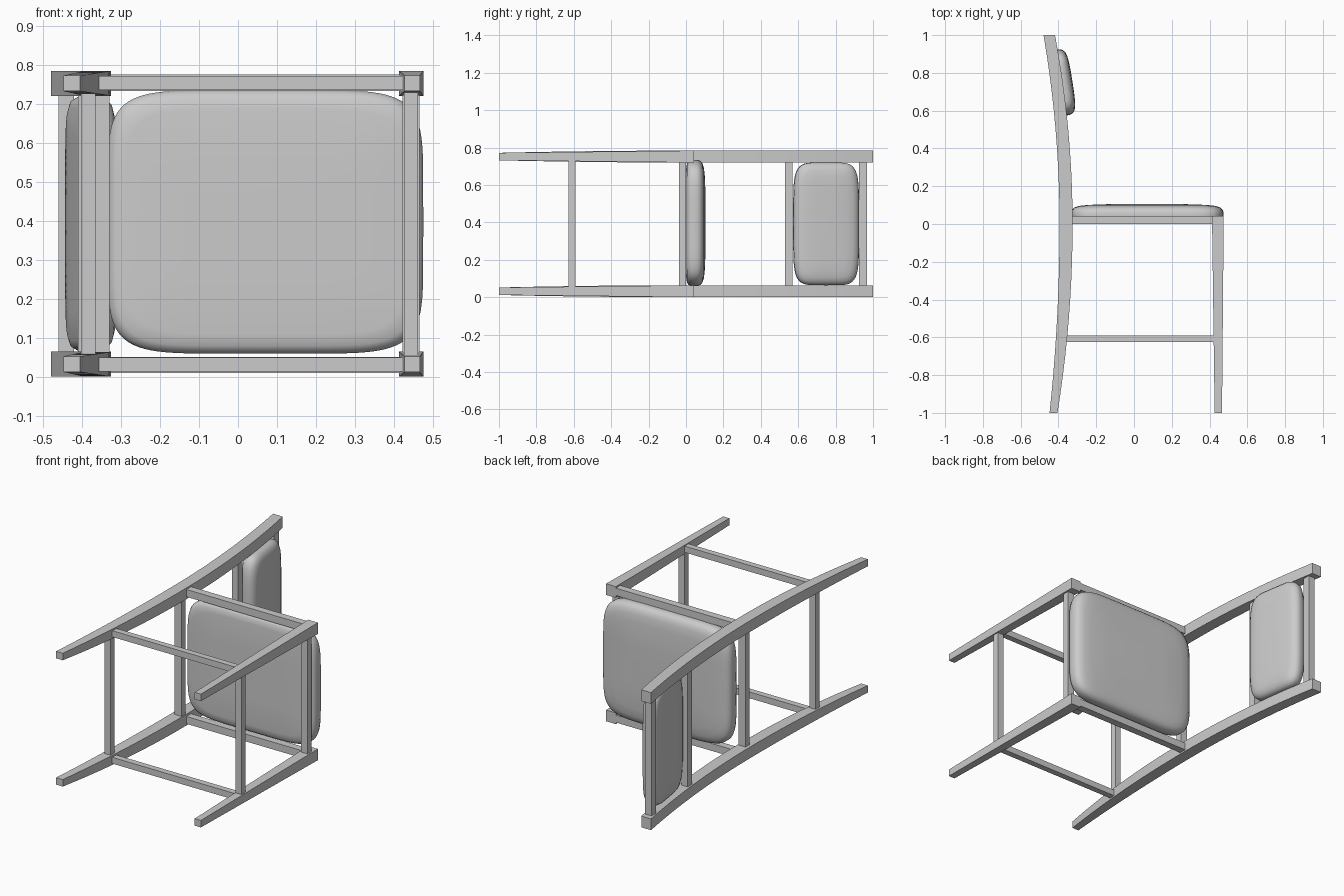
import bpy, bmesh, math
from mathutils import Vector, Matrix

cube = bpy.data.objects.get("Cube")
if cube:
    bpy.data.objects.remove(cube, do_unlink=True)

GREY = (0.6, 0.6, 0.6, 1.0)
grey = bpy.data.materials.new("plain grey")
grey.use_nodes = True
grey.diffuse_color = GREY
grey.node_tree.nodes["Principled BSDF"].inputs["Base Color"].default_value = GREY

MID = 0.392  # height of the chair's centre plane, as it lies on its side


def finish(name, bm, angle=30):
    bmesh.ops.recalc_face_normals(bm, faces=bm.faces)
    mesh = bpy.data.meshes.new(name)
    bm.to_mesh(mesh)
    bm.free()
    mesh.materials.append(grey)
    obj = bpy.data.objects.new(name, mesh)
    bpy.context.collection.objects.link(obj)
    bpy.ops.object.select_all(action="DESELECT")
    obj.select_set(True)
    bpy.context.view_layer.objects.active = obj
    bpy.ops.object.shade_smooth_by_angle(angle=math.radians(angle))


def loft(name, rings, angle=30):
    """Skin a list of equal-length point rings and cap both ends."""
    bm = bmesh.new()
    loops = [[bm.verts.new(p) for p in ring] for ring in rings]
    n = len(loops[0])
    for a, b in zip(loops, loops[1:]):
        for i in range(n):
            j = (i + 1) % n
            bm.faces.new((a[i], a[j], b[j], b[i]))
    bm.faces.new(loops[0])
    bm.faces.new(loops[-1])
    finish(name, bm, angle)


def bar(name, x, y, z):
    lo, hi = Vector((x[0], y[0], z[0])), Vector((x[1], y[1], z[1]))
    bm = bmesh.new()
    place = Matrix.Translation((lo + hi) / 2) @ Matrix.Diagonal((*(hi - lo), 1))
    bmesh.ops.create_cube(bm, size=1, matrix=place)
    finish(name, bm)


def section(x0, x1, y, inner, outer, side):
    zi, zo = MID + side * inner, MID + side * outer
    return [(x0, y, zi), (x1, y, zi), (x1, y, zo), (x0, y, zo)]


def pillow(name, half_u, half_v, power, profile, place):
    """Superellipse outline lofted through (inset, depth) steps."""
    rings = []
    for inset, depth in profile:
        ring = []
        for i in range(96):
            t = math.tau * i / 96
            c, s = math.cos(t), math.sin(t)
            u = math.copysign(abs(c) ** (2 / power), c) * (half_u - inset)
            v = math.copysign(abs(s) ** (2 / power), s) * (half_v - inset)
            ring.append(place @ Vector((u, v, depth)))
        rings.append(ring)
    loft(name, rings, 50)


# Legs, side rails and side stretchers, mirrored about the centre plane
for side, tag in ((1, "right"), (-1, "left")):
    rows = []
    for i in range(21):
        y = -1 + i / 10
        k = y * y
        taper = k if y < 0 else 0
        back = -0.394 - (0.053 if y < 0 else 0.085) * k
        front = -0.325 - (0.08 if y < 0 else 0.093) * k
        rows.append(section(back, front, y, 0.328 + 0.012 * taper,
                            0.392 - 0.012 * taper, side))
    loft(f"back_leg_{tag}", rows)
    loft(f"front_leg_{tag}", [section(0.427, 0.466, -1, 0.34, 0.38, side),
                              section(0.413, 0.475, 0.042, 0.328, 0.392, side)])
    z = sorted((MID + side * 0.341, MID + side * 0.383))
    bar(f"side_rail_{tag}", (-0.345, 0.43), (0.0, 0.042), z)
    z = sorted((MID + side * 0.343, MID + side * 0.379))
    bar(f"side_stretcher_{tag}", (-0.375, 0.435), (-0.625, -0.59), z)

# Cross bars between the two sides
across = (MID - 0.34, MID + 0.34)
for name, x, y in (("front_rail", (0.422, 0.465), (-0.037, 0)),
                   ("rear_rail", (-0.375, -0.33), (-0.037, 0)),
                   ("front_stretcher", (0.425, 0.462), (-0.628, -0.592)),
                   ("rear_stretcher", (-0.402, -0.365), (-0.628, -0.592)),
                   ("lower_back_bar", (-0.41, -0.37), (0.53, 0.57)),
                   ("upper_back_bar", (-0.46, -0.42), (0.925, 0.968))):
    bar(name, x, y, across)

# Seat cushion: outline in x and z, depth along y
seat_place = Matrix(((1, 0, 0, 0.07), (0, 0, 1, 0), (0, 1, 0, MID + 0.005), (0, 0, 0, 1)))
pillow("seat_cushion", 0.405, 0.338, 6,
       [(0.2, 0.0), (0.05, 0.001), (0.02, 0.005), (0.006, 0.015), (0, 0.03), (0, 0.06),
        (0.006, 0.076), (0.02, 0.088), (0.045, 0.096), (0.09, 0.101), (0.2, 0.105)],
       seat_place)

# Back cushion: outline in y and z, depth towards the front, leaning with the legs
lean = Matrix.Translation((-0.375, 0.75, MID)) @ Matrix.Rotation(math.radians(9), 4, "Z")
axes = Matrix(((0, 0, 1, 0), (1, 0, 0, 0), (0, 1, 0, 0), (0, 0, 0, 1)))
pillow("back_cushion", 0.176, 0.328, 5.5,
       [(0.1, -0.048), (0.03, -0.046), (0.01, -0.038), (0, -0.02), (0, 0.008),
        (0.005, 0.022), (0.018, 0.035), (0.04, 0.043), (0.075, 0.047), (0.12, 0.049)],
       lean @ axes)
